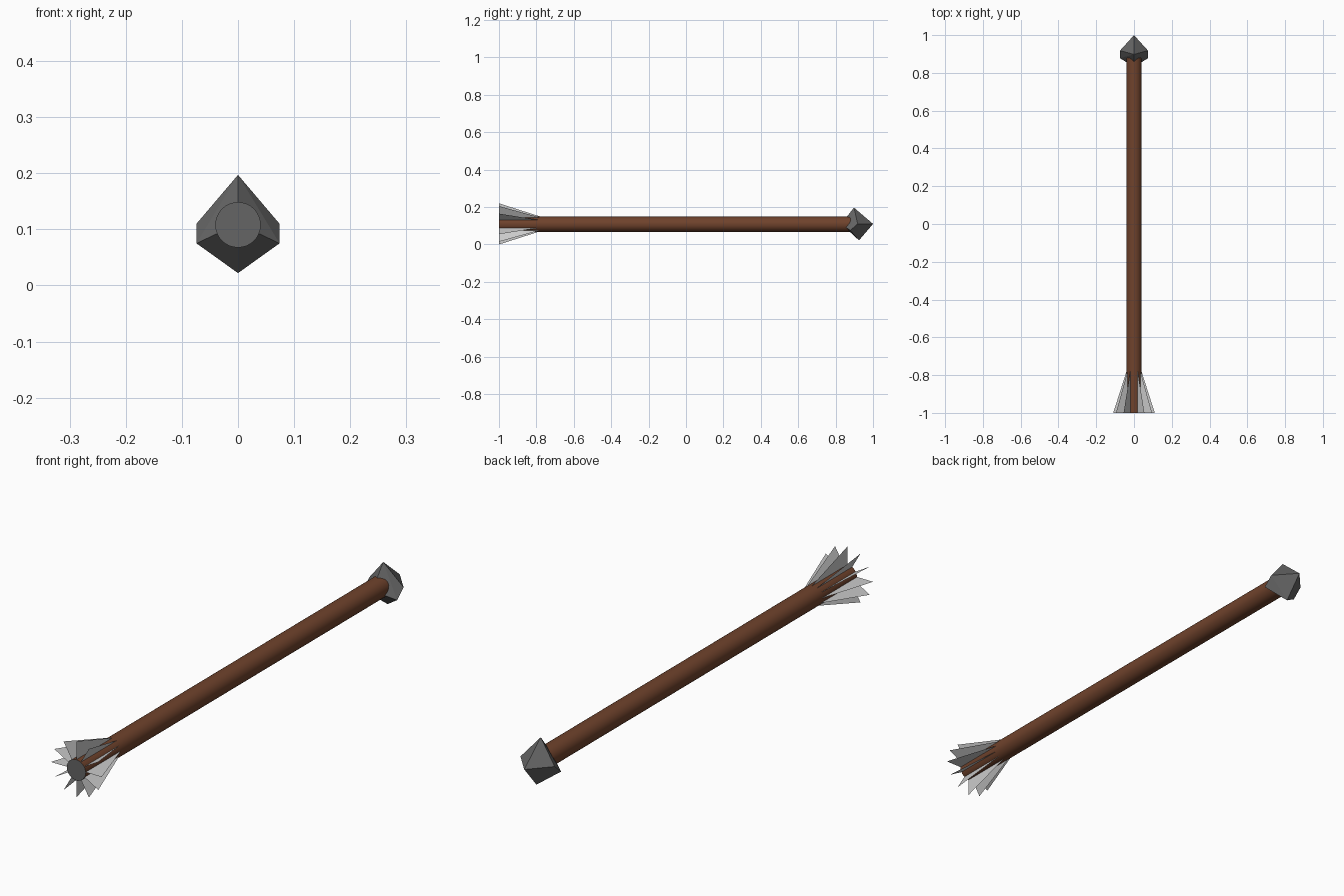
import bpy, bmesh, math
from mathutils import Vector

if "Cube" in bpy.data.objects:
    bpy.data.objects.remove(bpy.data.objects["Cube"])

AXIS_Z = 0.11


def material(name, color):
    m = bpy.data.materials.new(name)
    m.diffuse_color = (*color, 1)
    m.use_nodes = True
    m.node_tree.nodes["Principled BSDF"].inputs["Base Color"].default_value = m.diffuse_color
    return m


def add_object(name, bm, mats=()):
    mesh = bpy.data.meshes.new(name)
    bm.to_mesh(mesh)
    bm.free()
    for m in mats:
        mesh.materials.append(m)
    ob = bpy.data.objects.new(name, mesh)
    bpy.context.collection.objects.link(ob)
    return ob


wood = material("wood", (0.16, 0.055, 0.025))
stone = material("stone", (0.13, 0.13, 0.13))

# Wooden shaft with grey end caps
bpy.ops.mesh.primitive_cylinder_add(vertices=32, radius=0.0405, depth=1.89,
                                    location=(0, -0.055, 0.108),
                                    rotation=(math.pi / 2, 0, 0))
shaft = bpy.context.object
shaft.name = "shaft"
shaft.data.materials.append(wood)
shaft.data.materials.append(stone)
for p in shaft.data.polygons:
    p.material_index = 1 if len(p.vertices) > 4 else 0
bpy.ops.object.shade_smooth_by_angle()

# Faceted stone head, mirrored about x = 0
bm = bmesh.new()
for y, z in ((1.0, 0.11), (0.898, 0.197), (0.925, 0.022), (0.83, 0.11)):
    bm.verts.new((0, y, z))
for y, z in ((0.918, 0.11), (0.878, 0.075)):
    for side in (-1, 1):
        bm.verts.new((side * 0.074, y, z))
bmesh.ops.convex_hull(bm, input=bm.verts)
bmesh.ops.dissolve_limit(bm, angle_limit=math.radians(4), verts=bm.verts, edges=bm.edges)
bmesh.ops.recalc_face_normals(bm, faces=bm.faces)
add_object("stone_head", bm, [stone])

# Twelve flat tail feathers around the shaft
bm = bmesh.new()
profile = ((-0.775, 0.038), (-1.0, 0.038), (-1.0, 0.11))
for i in range(12):
    a = i * math.pi / 6
    out = Vector((math.cos(a), 0, math.sin(a)))
    bm.faces.new([bm.verts.new(out * r + Vector((0, y, AXIS_Z))) for y, r in profile])
add_object("tail_feathers", bm)
